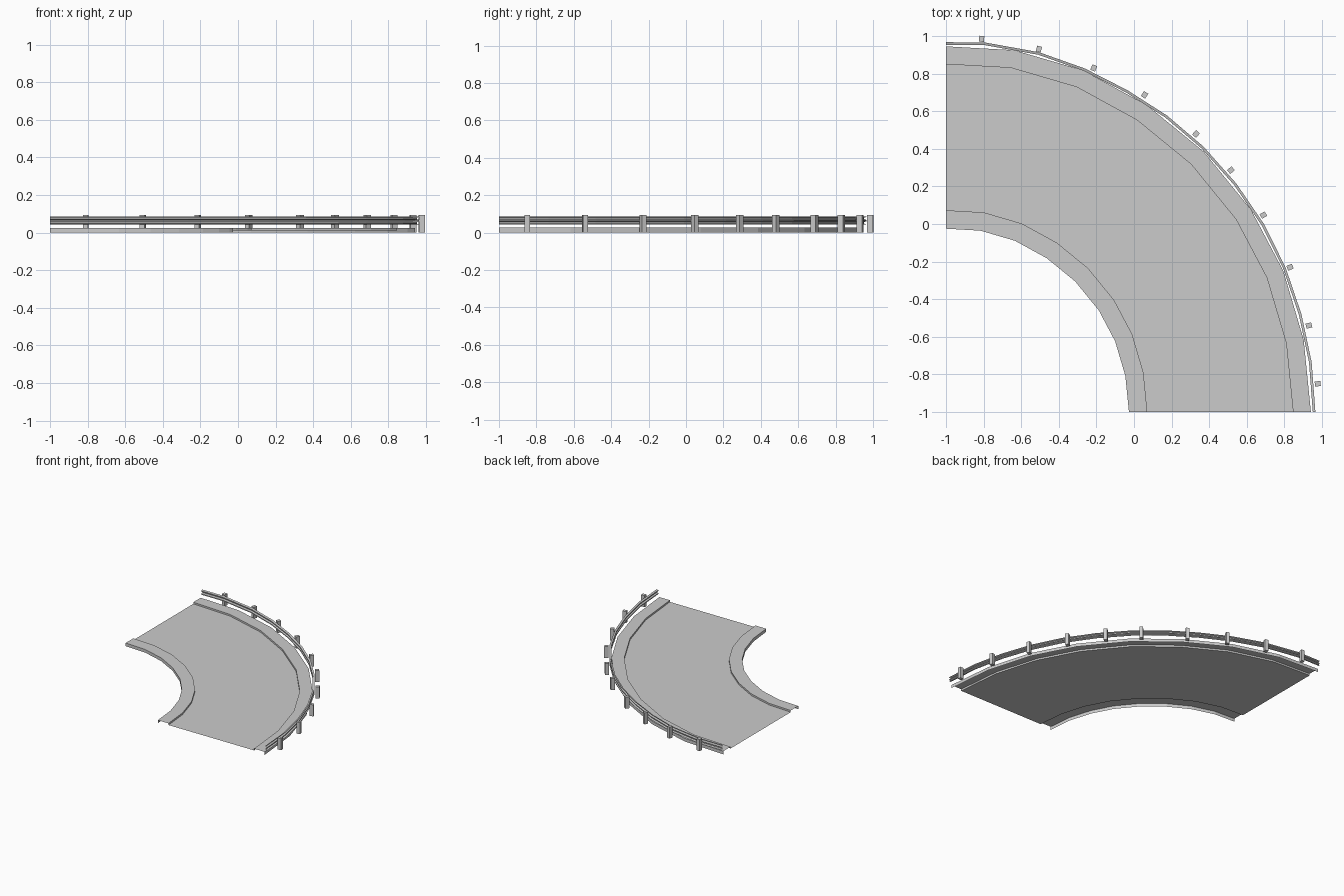
import bpy, bmesh
from math import sin, cos, radians

if "Cube" in bpy.data.objects:
    bpy.data.objects.remove(bpy.data.objects["Cube"])

CX, CY = -1.0, -1.0   # bend centre


def polar(r, deg, z):
    a = radians(deg)   # 0 = +y end, 90 = +x end
    return (CX + r * sin(a), CY + r * cos(a), z)


def make_object(name, bm):
    me = bpy.data.meshes.new(name)
    bm.to_mesh(me)
    bm.free()
    ob = bpy.data.objects.new(name, me)
    bpy.context.collection.objects.link(ob)
    return ob


def sweep(name, profile, stations):
    """Sweep an open (radius, z) profile through (angle, radius factor) stations."""
    bm = bmesh.new()
    rows = [[bm.verts.new(polar(r * k, ang, z)) for r, z in profile]
            for ang, k in stations]
    for a, b in zip(rows, rows[1:]):
        for i in range(len(profile) - 1):
            bm.faces.new((a[i], a[i + 1], b[i + 1], b[i]))
    return make_object(name, bm)


ROAD_Z, KERB_Z = 0.012, 0.026
road_path = list(zip([0, 10.7, 21.9, 33.2, 44.7, 56.4, 67.3, 78.6, 90],
                     [1, 1.007, 1.007, 1.003, 1.002, 1.001, 1, 0.998, 0.998]))

# Road surface and the two hollow pavements
sweep("road_surface", [(1.073, ROAD_Z), (1.850, ROAD_Z)], road_path)
sweep("inner_pavement", [(0.975, 0), (0.975, KERB_Z), (1.073, KERB_Z),
                         (1.073, ROAD_Z)], road_path)
sweep("outer_pavement", [(1.850, ROAD_Z), (1.850, KERB_Z), (1.945, KERB_Z),
                         (1.945, 0)], road_path)

# Corrugated guard rail
rail_path = list(zip([0, 5.9, 14.5, 22, 29.4, 36.7, 44.1, 51.8, 59.5, 67, 74.6, 82.2, 90],
                     [1, 1.005, 1.005, 1.002, 0.999, 1, 1, 0.999, 0.999, 0.998,
                      0.997, 0.998, 0.999]))
sweep("guard_rail", [(1.967, 0.043), (1.953, 0.048), (1.953, 0.056), (1.966, 0.061),
                     (1.966, 0.067), (1.953, 0.072), (1.953, 0.080), (1.967, 0.085)],
      rail_path)

# Guard rail posts behind the rail
post_angles = [5.44, 14.36, 23.24, 32.05, 41.96, 49.67, 58.18, 67.18, 76.6, 85.66]
for n, ang in enumerate(post_angles):
    r = 1.994 - 0.011 * n / 9
    bm = bmesh.new()
    bmesh.ops.create_cube(bm, size=1)
    bmesh.ops.scale(bm, vec=(0.027, 0.031, 0.094), verts=bm.verts)
    post = make_object("rail_post_%d" % (n + 1), bm)
    post.location = polar(r, ang, 0.047)
    post.rotation_euler.z = -radians(ang)
